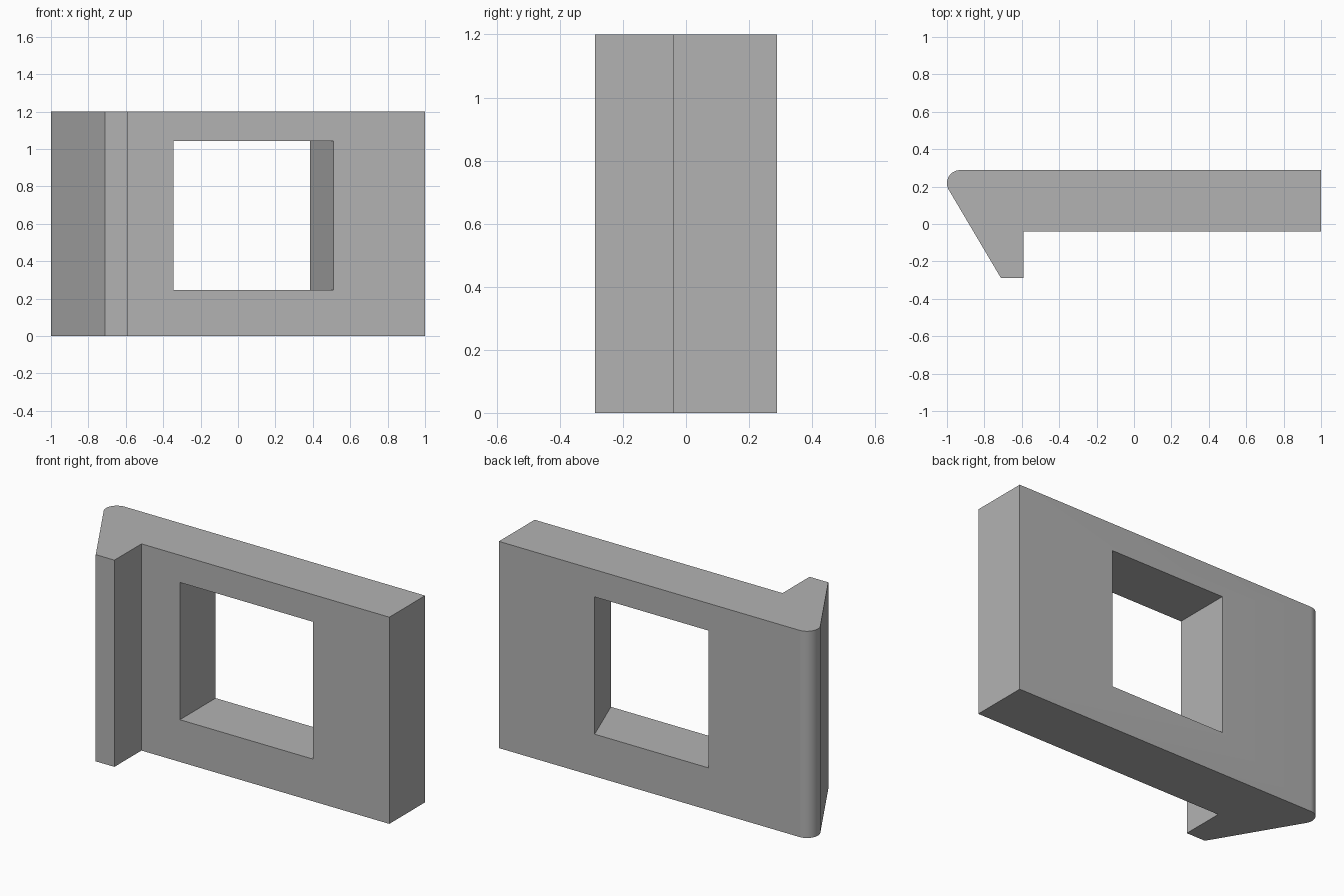
import bpy
import bmesh
from math import radians, sin, cos

cube = bpy.data.objects.get("Cube")
if cube:
    bpy.data.objects.remove(cube, do_unlink=True)

grey = bpy.data.materials.new("plain grey")
grey.use_nodes = True
colour = (0.45, 0.45, 0.45, 1)
grey.diffuse_color = colour
grey.node_tree.nodes["Principled BSDF"].inputs["Base Color"].default_value = colour


def extrude_plan(name, outline, bottom, top):
    """Extrude a counter-clockwise plan outline straight up."""
    bm = bmesh.new()
    face = bm.faces.new([bm.verts.new((x, y, bottom)) for x, y in outline])
    result = bmesh.ops.extrude_face_region(bm, geom=[face])
    verts = [v for v in result["geom"] if isinstance(v, bmesh.types.BMVert)]
    bmesh.ops.translate(bm, verts=verts, vec=(0, 0, top - bottom))
    bmesh.ops.recalc_face_normals(bm, faces=bm.faces)
    mesh = bpy.data.meshes.new(name)
    bm.to_mesh(mesh)
    bm.free()
    mesh.materials.append(grey)
    obj = bpy.data.objects.new(name, mesh)
    bpy.context.collection.objects.link(obj)
    return obj


# Wall with a slanted end, a front lip and a rounded back corner
half_depth, wall_front, radius = 0.288, -0.04, 0.07
steps = 16
corner = []
for i in range(steps + 1):
    a = radians(90 + 120.5 * i / steps)
    corner.append((-1 + radius + radius * cos(a), half_depth - radius + radius * sin(a)))
outline = [(-0.712, -half_depth), (-0.592, -half_depth), (-0.592, wall_front),
           (1, wall_front), (1, half_depth)] + corner
wall = extrude_plan("wall_panel", outline, 0, 1.2)

# Window opening, with one splayed jamb that narrows towards the back
left, front_right, back_right = -0.345, 0.51, 0.385
splay = (back_right - front_right) / (half_depth - wall_front)
near, far = wall_front - 0.1, half_depth + 0.1
cutter = extrude_plan("window_cutter", [
    (left, near), (front_right + splay * (near - wall_front), near),
    (front_right + splay * (far - wall_front), far), (left, far)], 0.245, 1.042)

cut = wall.modifiers.new("window_opening", "BOOLEAN")
cut.operation = "DIFFERENCE"
cut.solver = "EXACT"
cut.object = cutter
bpy.ops.object.select_all(action="DESELECT")
wall.select_set(True)
bpy.context.view_layer.objects.active = wall
bpy.ops.object.modifier_apply(modifier=cut.name)
bpy.data.objects.remove(cutter, do_unlink=True)

# Smooth only the rounded corner
bpy.ops.object.shade_smooth_by_angle(angle=radians(25))
